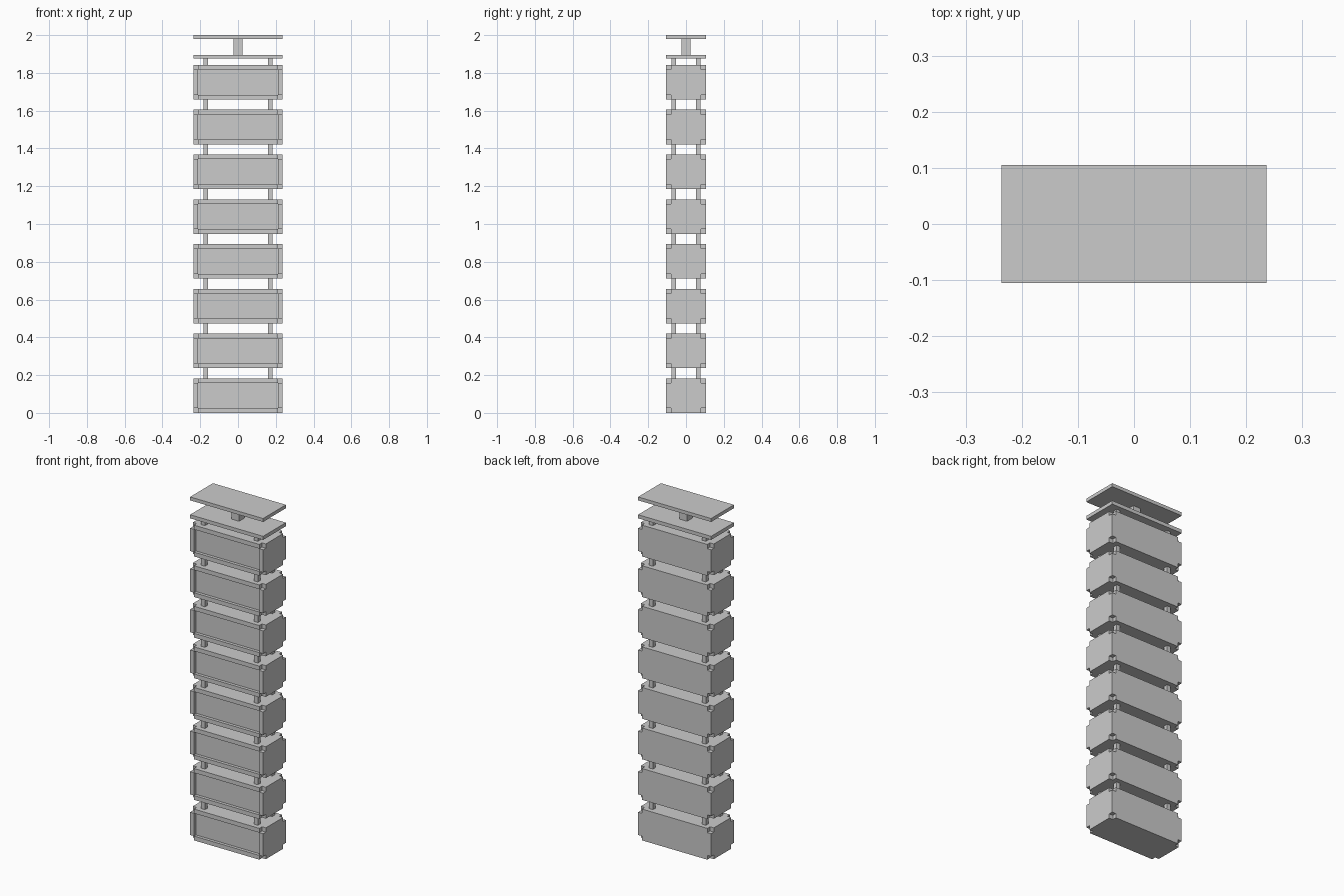
import bpy, bmesh
from mathutils import Vector

if "Cube" in bpy.data.objects:
    bpy.data.objects.remove(bpy.data.objects["Cube"])

W, D, H = 0.236, 0.105, 0.183     # half width, half depth, height of one crate
PITCH, COUNT, NOTCH = 0.237, 8, 0.025


def box(name, lo, hi):
    """Axis-aligned box between two corners."""
    bm = bmesh.new()
    bmesh.ops.create_cube(bm, size=1)
    lo, hi = Vector(lo), Vector(hi)
    for v in bm.verts:
        v.co = Vector(((lo[i] + hi[i]) / 2 + v.co[i] * (hi[i] - lo[i])) for i in range(3))
    me = bpy.data.meshes.new(name)
    bm.to_mesh(me)
    bm.free()
    ob = bpy.data.objects.new(name, me)
    bpy.context.collection.objects.link(ob)
    return ob


def crate_mesh():
    """Crate with its eight corner cubes missing and a recessed front panel."""
    bm = bmesh.new()
    R = 0.018                      # recess depth
    xs = [-W, -W + NOTCH, W - NOTCH, W]
    ys = [-D, -D + R, -D + NOTCH, D - NOTCH, D]
    zs = [0, NOTCH, H - NOTCH, H]

    def solid(i, j, k):
        if not (0 <= i < 3 and 0 <= j < 4 and 0 <= k < 3):
            return False
        if i != 1 and k != 1 and j != 2:
            return False           # corner notches
        return not (i == 1 and j == 0 and k == 1)   # front recess

    # skin the solid cells of the grid
    for i in range(3):
        for j in range(4):
            for k in range(3):
                if not solid(i, j, k):
                    continue
                for a in range(3):
                    for s in (0, 1):
                        n = [i, j, k]
                        n[a] += 2 * s - 1
                        if solid(*n):
                            continue
                        b, c = (a + 1) % 3, (a + 2) % 3
                        quad = []
                        for u, w in ((0, 0), (1, 0), (1, 1), (0, 1)):
                            p = [i, j, k]
                            p[a] += s
                            p[b] += u
                            p[c] += w
                            quad.append(bm.verts.new((xs[p[0]], ys[p[1]], zs[p[2]])))
                        bm.faces.new(quad if s else quad[::-1])
    bmesh.ops.remove_doubles(bm, verts=bm.verts, dist=1e-5)
    bmesh.ops.dissolve_limit(bm, angle_limit=0.01, verts=bm.verts, edges=bm.edges)
    me = bpy.data.meshes.new("crate")
    bm.to_mesh(me)
    bm.free()
    return me


# stacked crates with four spacer posts above each
mesh = crate_mesh()
for n in range(COUNT):
    z = n * PITCH
    crate = bpy.data.objects.new(f"crate_{n + 1}", mesh)
    crate.location.z = z
    bpy.context.collection.objects.link(crate)
    top = z + PITCH if n < COUNT - 1 else 1.875
    for sx in (-1, 1):
        for sy in (-1, 1):
            x, y = sx * 0.171, sy * 0.066
            box(f"spacer_post_{n + 1}", (x - 0.012, y - 0.012, z + H), (x + 0.012, y + 0.012, top))

# cap: lower plate, neck, upper plate
box("lower_plate", (-W, -D, 1.875), (W, D, 1.896))
box("neck", (-0.024, -0.024, 1.896), (0.024, 0.024, 1.98))
box("upper_plate", (-W, -D, 1.98), (W, D, 2.0))
